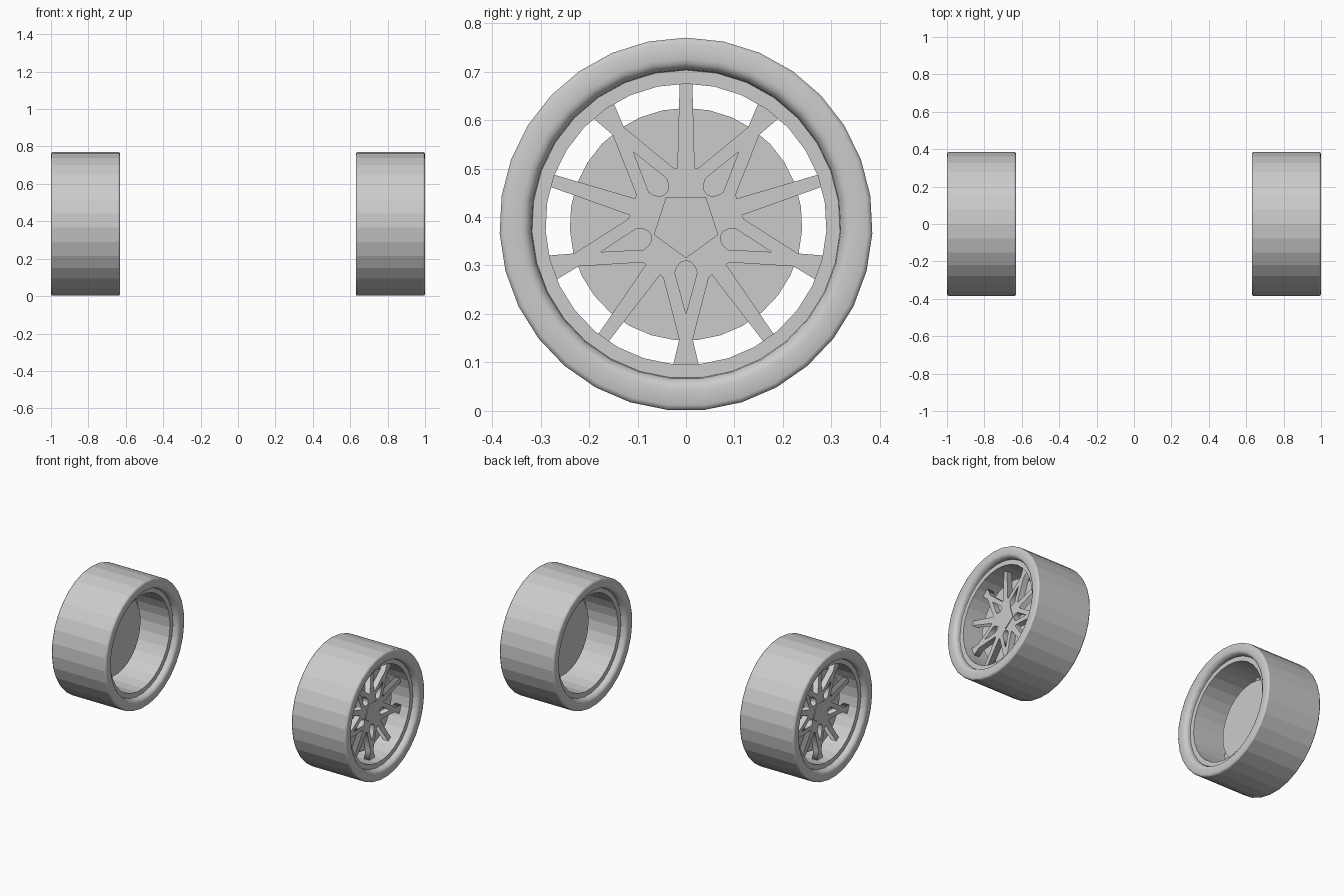
import bpy, bmesh, math

if "Cube" in bpy.data.objects:
    bpy.data.objects.remove(bpy.data.objects["Cube"])

SIDES, RADIUS, CENTRE_X = 31, 0.385, 0.815

grey = bpy.data.materials.new("plain grey")
grey.use_nodes = True
colour = (0.6, 0.6, 0.6, 1)
grey.diffuse_color = colour
grey.node_tree.nodes["Principled BSDF"].inputs["Base Color"].default_value = colour


def polar(points, angle):
    """Turn (sideways, outward) points clockwise from straight up."""
    c, s = math.cos(angle), math.sin(angle)
    return [(x * c + r * s, r * c - x * s) for x, r in points]


def finish(name, bm, side):
    """Place a part, built as (y, z, outward), on one side of the model."""
    bmesh.ops.remove_doubles(bm, verts=bm.verts, dist=0.0001)
    for v in bm.verts:
        y, z, out = v.co
        v.co = (side * (CENTRE_X + out), y, z + RADIUS)
    bmesh.ops.recalc_face_normals(bm, faces=bm.faces)
    mesh = bpy.data.meshes.new(name)
    bm.to_mesh(mesh)
    bm.free()
    mesh.materials.append(grey)
    obj = bpy.data.objects.new(name, mesh)
    bpy.context.collection.objects.link(obj)
    return obj


def lathe(name, profile, side):
    """Spin a closed (outward, radius) profile around the axle."""
    bm = bmesh.new()
    rings = []
    for i in range(SIDES):
        pts = polar([(0, r) for _, r in profile], 2 * math.pi * i / SIDES)
        rings.append([bm.verts.new((y, z, a)) for (y, z), (a, _) in zip(pts, profile)])
    n = len(profile)
    for i, ring in enumerate(rings):
        after = rings[(i + 1) % SIDES]
        for j in range(n):
            k = (j + 1) % n
            bm.faces.new((ring[j], ring[k], after[k], after[j]))
    return finish(name, bm, side)


def plate(name, loops, inner, outer, side):
    """Flat plate with holes, cut from closed outlines."""
    curve = bpy.data.curves.new(name, 'CURVE')
    curve.dimensions = '2D'
    curve.fill_mode = 'BOTH'
    curve.extrude = (outer - inner) / 2
    for loop in loops:
        spline = curve.splines.new('POLY')
        spline.points.add(len(loop) - 1)
        for p, (x, y) in zip(spline.points, loop):
            p.co = (x, y, 0, 1)
        spline.use_cyclic_u = True
    temp = bpy.data.objects.new(name + " outline", curve)
    bpy.context.collection.objects.link(temp)
    graph = bpy.context.evaluated_depsgraph_get()
    mesh = bpy.data.meshes.new_from_object(temp.evaluated_get(graph))
    bm = bmesh.new()
    bm.from_mesh(mesh)
    for v in bm.verts:
        v.co.z += (inner + outer) / 2
    bpy.data.objects.remove(temp)
    bpy.data.meshes.remove(mesh)
    bpy.data.curves.remove(curve)
    return finish(name, bm, side)


# Tyre cross-section: one half, mirrored across the middle of the tread
half = [(0.176, 0.385), (0.182, 0.382), (0.185, 0.375), (0.185, 0.342),
        (0.183, 0.333), (0.177, 0.325), (0.165, 0.32), (0.14, 0.317)]
tyre_profile = half + [(-a, r) for a, r in reversed(half)]

# Rim barrel cross-section
rim_profile = [(0.15, 0.319), (0.15, 0.29), (-0.15, 0.29), (-0.15, 0.319)]

# Spoke outlines, alternating slim spokes and forked spokes with a window
slim = [(-0.018, 0.116), (-0.013, 0.293), (0.013, 0.293), (0.018, 0.116)]
forked = [(-0.047, 0.11), (-0.014, 0.238), (-0.027, 0.293),
          (0.027, 0.293), (0.014, 0.238), (0.047, 0.11)]
window = [(0, 0.185), (0.023, 0.1), (0.019, 0.088), (0.01, 0.078), (0, 0.075),
          (-0.01, 0.078), (-0.019, 0.088), (-0.023, 0.1)]
star, windows, hub = [], [], []
for i in range(5):
    turn = 2 * math.pi * i / 5
    fork_turn = turn + math.pi / 5
    star += polar(slim, turn) + polar(forked, fork_turn)
    windows.append(polar(window, fork_turn))
    hub += polar([(0, 0.07)], fork_turn)
disc = [polar([(0, 0.24)], 2 * math.pi * i / SIDES)[0] for i in range(SIDES)]

for side, label in ((1, "left"), (-1, "right")):
    tyre = lathe(label + "_tyre", tyre_profile, side)
    # Faceted tread, smooth shoulders and sidewalls
    for face in tyre.data.polygons:
        face.use_smooth = abs(face.normal.x) > 0.2
    lathe(label + "_rim", rim_profile, side)
    plate(label + "_brake_disc", [disc], 0.015, 0.06, side)
    plate(label + "_spokes", [star] + windows, 0.06, 0.095, side)
    plate(label + "_hub_cap", [hub], 0.09, 0.099, side)
